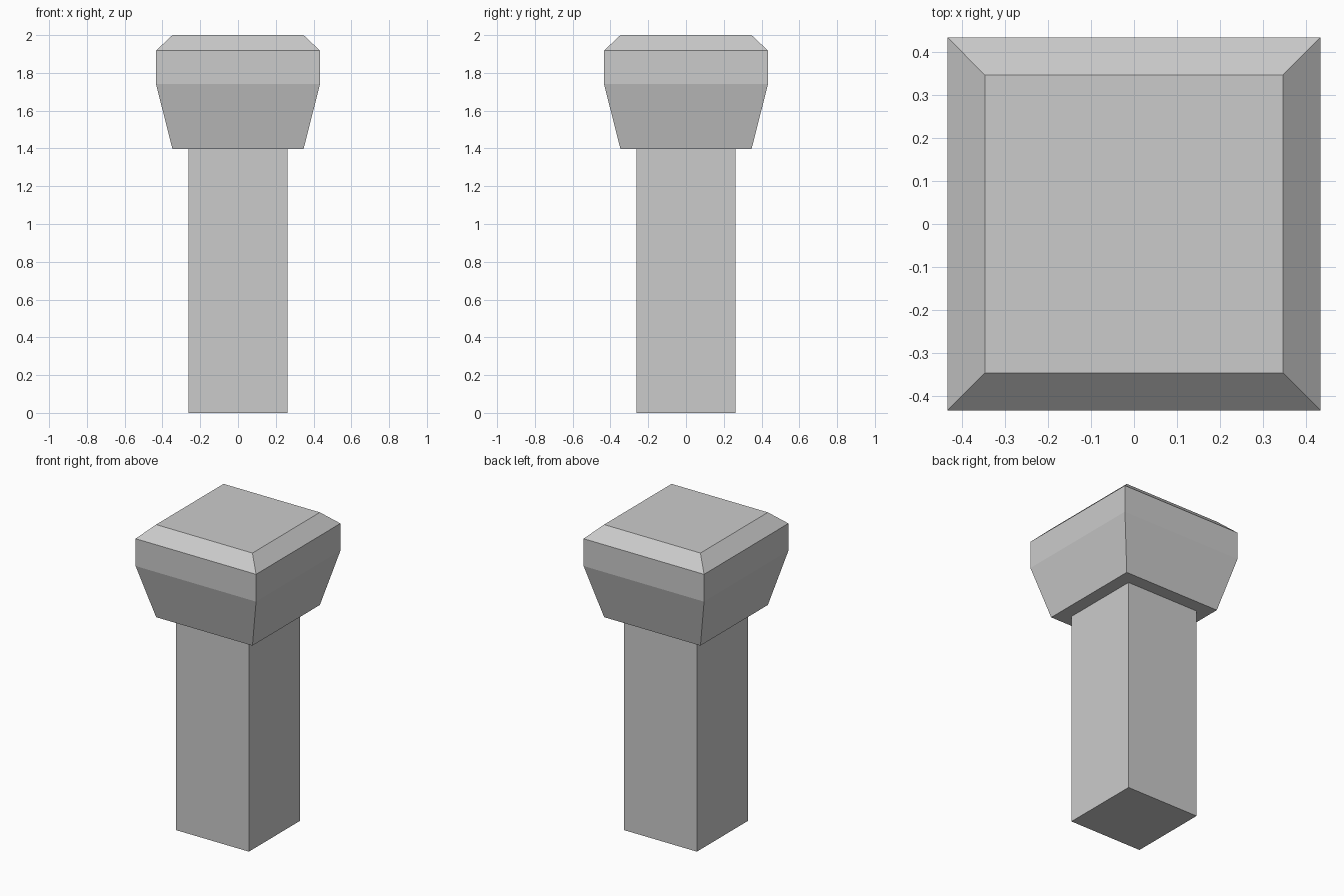
import bpy, bmesh

if "Cube" in bpy.data.objects:
    bpy.data.objects.remove(bpy.data.objects["Cube"])


def square_loft(name, profile):
    """Closed solid from stacked square sections given as (half_width, z)."""
    bm = bmesh.new()
    rings = [[bm.verts.new((sx * h, sy * h, z))
              for sx, sy in ((-1, -1), (1, -1), (1, 1), (-1, 1))]
             for h, z in profile]
    for low, high in zip(rings, rings[1:]):
        for i in range(4):
            j = (i + 1) % 4
            bm.faces.new((low[i], low[j], high[j], high[i]))
    bm.faces.new(rings[0][::-1])
    bm.faces.new(rings[-1])
    mesh = bpy.data.meshes.new(name)
    bm.to_mesh(mesh)
    bm.free()
    obj = bpy.data.objects.new(name, mesh)
    bpy.context.collection.objects.link(obj)
    return obj


# Square post
square_loft("post_shaft", [(0.262, 0), (0.262, 1.40)])

# Flared cap with straight band and chamfered top
square_loft("post_cap", [(0.347, 1.397), (0.434, 1.74), (0.434, 1.918), (0.347, 2.0)])
